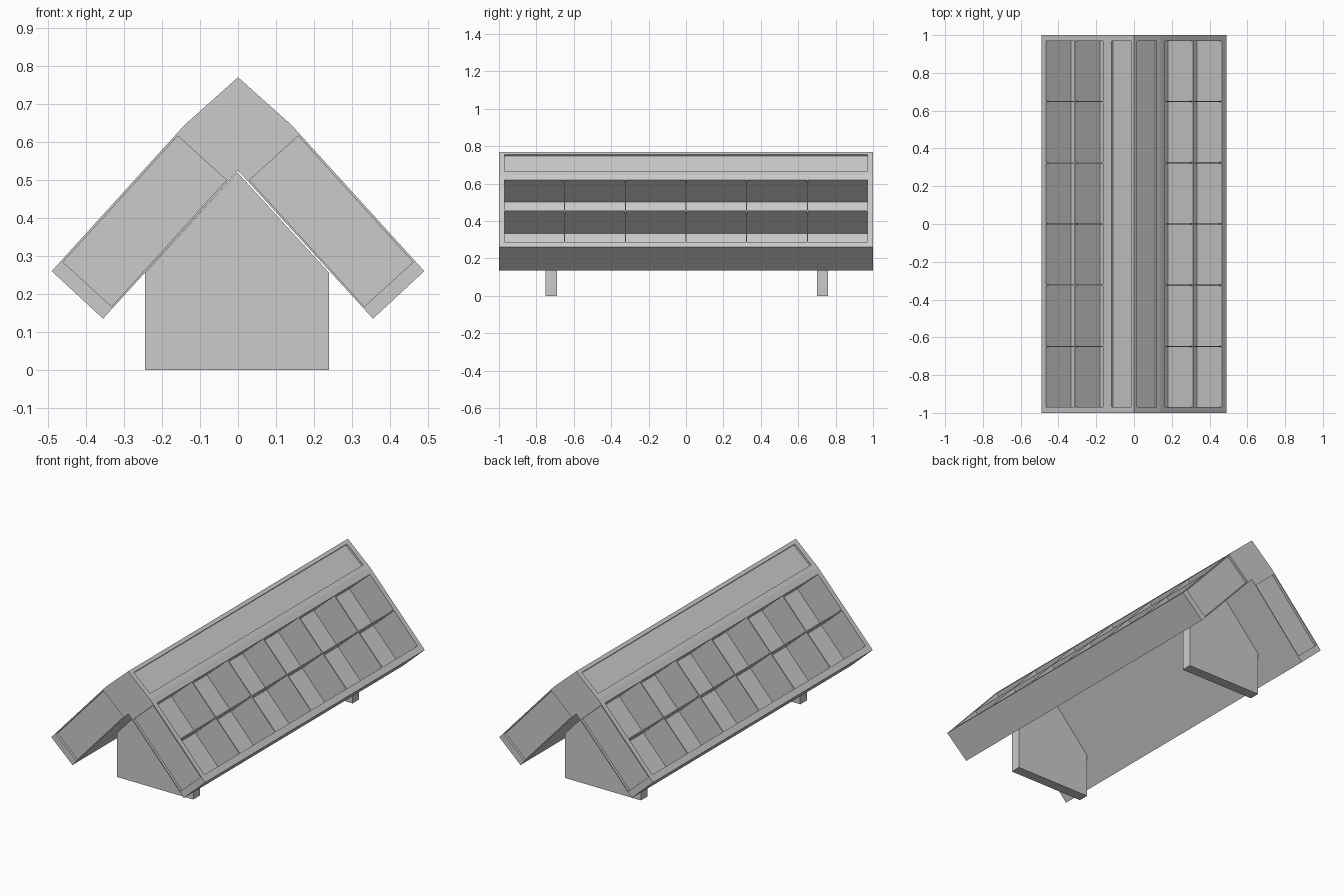
import bpy, bmesh
from mathutils import Vector

if "Cube" in bpy.data.objects:
    bpy.data.objects.remove(bpy.data.objects["Cube"])

APEX, SHOULDER, EAVE = Vector((0, 0.77)), Vector((0.14, 0.645)), Vector((0.49, 0.26))


def extrude(bm, pts, y0, y1):
    """Closed prism from an (x, z) profile."""
    a = [bm.verts.new((x, y0, z)) for x, z in pts]
    b = [bm.verts.new((x, y1, z)) for x, z in pts]
    n = len(pts)
    bm.faces.new(a)
    bm.faces.new(b[::-1])
    for i in range(n):
        bm.faces.new((a[i], b[i], b[(i + 1) % n], a[(i + 1) % n]))


def make(name, bm):
    bmesh.ops.recalc_face_normals(bm, faces=bm.faces)
    me = bpy.data.meshes.new(name)
    bm.to_mesh(me)
    bm.free()
    ob = bpy.data.objects.new(name, me)
    bpy.context.collection.objects.link(ob)
    return ob


def slope_box(bm, start, end, s0, s1, n0, n1, y0, y1):
    """Box aligned to a sloped line, on both sides of the stand."""
    u = (end - start).normalized()
    n = Vector((-u.y, u.x))
    pts = [start + u * s + n * d for s, d in ((s0, n0), (s1, n0), (s1, n1), (s0, n1))]
    for sx in (1, -1):
        extrude(bm, [(p.x * sx, p.y) for p in pts], y0, y1)


# gabled body
half = [EAVE, Vector((0.355, 0.135))]
profile = [(0, 0.77), (0.14, 0.645), (0.49, 0.26), (0.355, 0.135), (0, 0.525),
           (-0.355, 0.135), (-0.49, 0.26), (-0.14, 0.645)]
bm = bmesh.new()
extrude(bm, profile, -1, 1)
body = make("display_body", bm)

# cutters: bins, end panels and ridge panels
bm = bmesh.new()
S0, S1, YE, WALL = 0.034, 0.483, 0.97, 0.006
rows, cols = 2, 6
ds = (S1 - S0 + WALL) / rows
dy = (2 * YE + WALL) / cols
for r in range(rows):
    for c in range(cols):
        s, y = S0 + r * ds, -YE + c * dy
        slope_box(bm, SHOULDER, EAVE, s, s + ds - WALL, -0.177, 0.03, y, y + dy - WALL)
for y0, y1 in ((-1.1, -0.985), (0.985, 1.1)):
    slope_box(bm, SHOULDER, EAVE, S0, S1, -0.179, -0.006, y0, y1)
slope_box(bm, APEX, SHOULDER, 0.021, 0.16, -0.012, 0.01, -YE, YE)
cutter = make("recess_cutter", bm)
cutter.hide_render = True

mod = body.modifiers.new("recesses", 'BOOLEAN')
mod.operation = 'DIFFERENCE'
mod.solver = 'EXACT'
mod.object = cutter
bpy.context.view_layer.update()
dg = bpy.context.evaluated_depsgraph_get()
cut_mesh = bpy.data.meshes.new_from_object(body.evaluated_get(dg))
body.modifiers.clear()
body.data = cut_mesh
bpy.data.objects.remove(cutter)

# two gabled support legs
for name, y0, y1 in (("front_leg", -0.75, -0.69), ("back_leg", 0.70, 0.76)):
    bm = bmesh.new()
    extrude(bm, [(-0.245, 0), (0.24, 0), (0.24, 0.255), (-0.002, 0.52), (-0.245, 0.255)], y0, y1)
    make(name, bm)
